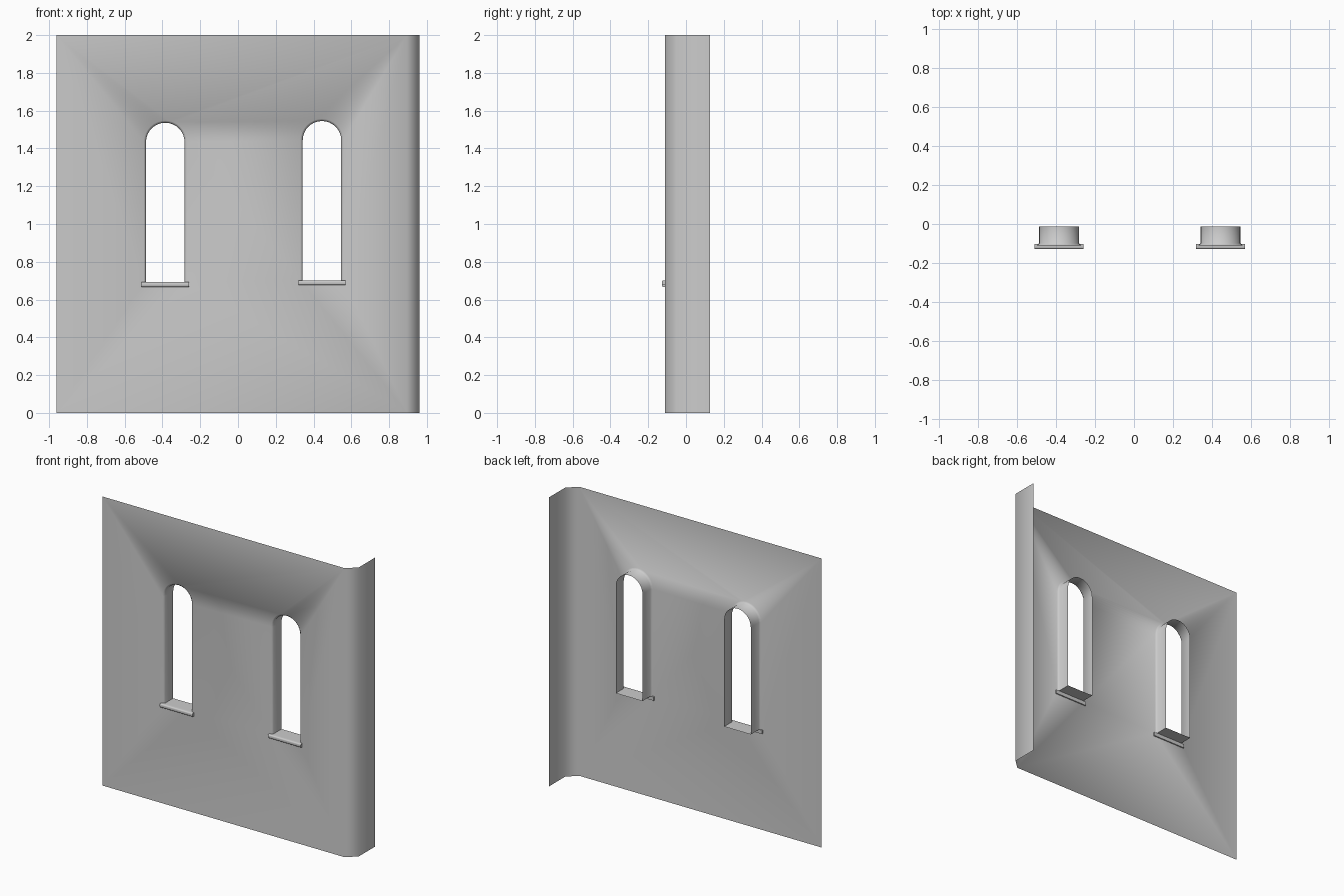
import bpy, bmesh, math

if "Cube" in bpy.data.objects:
    bpy.data.objects.remove(bpy.data.objects["Cube"])

FRONT, BACK = -0.111, 0.128     # wall plane and end of the side return
R, RIM, REVEAL = 0.102, 0.012, -0.013
# (centre x, floor z, arch springing z)
WINDOWS = [(-0.385, 0.693, 1.434), (0.4445, 0.702, 1.443)]


def finish(name, bm, angle):
    mesh = bpy.data.meshes.new(name)
    bm.to_mesh(mesh)
    bm.free()
    ob = bpy.data.objects.new(name, mesh)
    bpy.context.collection.objects.link(ob)
    bpy.ops.object.select_all(action='DESELECT')
    ob.select_set(True)
    bpy.context.view_layer.objects.active = ob
    bpy.ops.object.shade_smooth_by_angle(angle=math.radians(angle))
    return ob


def arch_ring(bm, cx, floor, spring, r, y, n=16):
    pts = [(cx - r, floor)]
    pts += [(cx - r * math.cos(math.pi * i / n), spring + r * math.sin(math.pi * i / n))
            for i in range(n + 1)]
    pts += [(cx + r, floor)]
    return [bm.verts.new((x, y, z)) for x, z in pts]


def loop_edges(bm, ring):
    return [bm.edges.new((a, b)) for a, b in zip(ring, ring[1:] + ring[:1])]


# wall sheet: front face with two arched holes
bm = bmesh.new()
plan = [(-0.96, FRONT), (0.895, FRONT), (0.96, -0.05), (0.96, BACK)]
low = [bm.verts.new((x, y, 0)) for x, y in plan]
high = [bm.verts.new((x, y, 2)) for x, y in plan]
edges = loop_edges(bm, [low[0], low[1], high[1], high[0]])
rims = []
for win in WINDOWS:
    rim = arch_ring(bm, *win, R + RIM, FRONT)
    edges += loop_edges(bm, rim)
    rims.append(rim)
bmesh.ops.triangle_fill(bm, edges=edges, use_beauty=True, normal=(0, -1, 0))

# chamfered corner and side return
for i in (1, 2):
    bm.faces.new((low[i], low[i + 1], high[i + 1], high[i]))

# bevelled rims and reveals of the windows
for win, rim in zip(WINDOWS, rims):
    mid = arch_ring(bm, *win, R, FRONT + RIM)
    end = arch_ring(bm, *win, R, REVEAL)
    for a, b in ((rim, mid), (mid, end)):
        for i in range(len(a)):
            j = (i + 1) % len(a)
            bm.faces.new((a[i], a[j], b[j], b[i]))
bmesh.ops.recalc_face_normals(bm, faces=bm.faces)
bm.faces.ensure_lookup_table()
if max(bm.faces, key=lambda f: f.calc_area() * abs(f.normal.y)).normal.y > 0:
    bmesh.ops.reverse_faces(bm, faces=bm.faces)
finish("wall", bm, 50)

# projecting sills with rounded front edges
for side, (cx, floor, _) in zip(("left", "right"), WINDOWS):
    bm = bmesh.new()
    bmesh.ops.create_cube(bm, size=1)
    for v in bm.verts:
        v.co = (cx + v.co.x * 0.25, -0.1155 + v.co.y * 0.025, floor - 0.013 + v.co.z * 0.026)
    front = [e for e in bm.edges
             if all(v.co.y < -0.12 for v in e.verts) and abs(e.verts[0].co.x - e.verts[1].co.x) > 0.1]
    bmesh.ops.bevel(bm, geom=front, offset=0.008, segments=3, profile=0.5, affect='EDGES')
    finish("sill_" + side, bm, 40)
